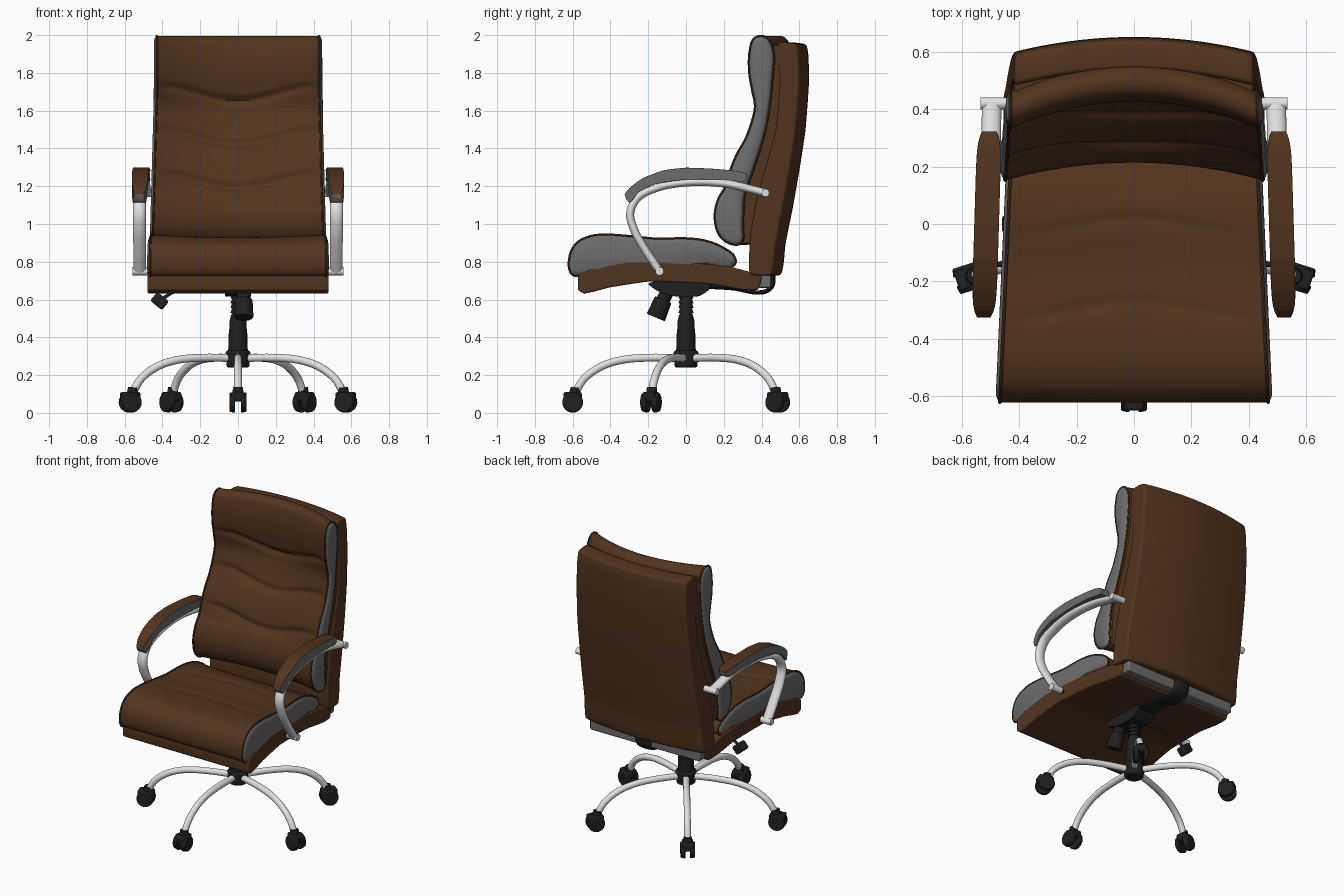
import bpy, bmesh, math
from mathutils import Vector, Matrix

if "Cube" in bpy.data.objects:
    bpy.data.objects.remove(bpy.data.objects["Cube"])


def material(name, r, g, b, rough):
    m = bpy.data.materials.new(name)
    m.use_nodes = True
    m.diffuse_color = (r, g, b, 1)
    bsdf = m.node_tree.nodes["Principled BSDF"]
    bsdf.inputs["Base Color"].default_value = (r, g, b, 1)
    bsdf.inputs["Roughness"].default_value = rough
    return m


BROWN = material("brown leather", 0.084, 0.034, 0.013, 0.6)
GREY = material("grey fabric", 0.15, 0.15, 0.15, 0.8)
METAL = material("pale metal", 0.75, 0.75, 0.75, 0.4)
BLACK = material("black plastic", 0.014, 0.014, 0.014, 0.5)


def finish(name, bm, mats, bevel=0, angle=40):
    bmesh.ops.recalc_face_normals(bm, faces=bm.faces)
    mesh = bpy.data.meshes.new(name)
    bm.to_mesh(mesh)
    bm.free()
    for m in mats:
        mesh.materials.append(m)
    for p in mesh.polygons:
        p.use_smooth = True
    mesh.set_sharp_from_angle(angle=math.radians(angle))
    ob = bpy.data.objects.new(name, mesh)
    bpy.context.collection.objects.link(ob)
    if bevel:
        mod = ob.modifiers.new("soft edges", "BEVEL")
        mod.width, mod.segments, mod.limit_method = bevel, 3, "ANGLE"
        mod.angle_limit = math.radians(50)
    return ob


def smooth(points, closed=False, curve=1.0, steps=8):
    """Path through the points; a low curve value keeps corners tight."""
    p = [Vector(q) for q in points]
    n = len(p)

    def tangent(i):
        a = p[(i - 1) % n] if closed or i > 0 else p[i]
        b = p[(i + 1) % n] if closed or i < n - 1 else p[i]
        return ((p[i] - a).normalized() + (b - p[i]).normalized()).normalized()

    out = []
    for i in range(n if closed else n - 1):
        j = (i + 1) % n
        d = (p[j] - p[i]).length * curve
        a, b = tangent(i) * d, tangent(j) * d
        for k in range(steps):
            t = k / steps
            h = t + curve * (t * t * (3 - 2 * t) - t)
            out.append(p[i].lerp(p[j], h) + a * t * (1 - t) ** 2 - b * t * t * (1 - t))
    return out if closed else out + [p[-1]]


def sweep(name, path, r_side, r_up, mat, closed=False, side=(1, 0, 0), segs=14):
    """Oval tube along a path; r_side is its radius along the side axis."""
    bm, side, n = bmesh.new(), Vector(side), len(path)
    rings = []
    for i, p in enumerate(path):
        a = path[(i - 1) % n] if closed or i else p
        b = path[(i + 1) % n] if closed or i < n - 1 else p
        up = (b - a).cross(side).normalized()
        angles = [2 * math.pi * k / segs for k in range(segs)]
        rings.append([bm.verts.new(p + side * r_side * math.cos(t) + up * r_up * math.sin(t)) for t in angles])
    for i in range(n if closed else n - 1):
        r, s = rings[i], rings[(i + 1) % n]
        for k in range(segs):
            m = (k + 1) % segs
            bm.faces.new((r[k], r[m], s[m], s[k]))
    if not closed:
        bm.faces.new(rings[0])
        bm.faces.new(rings[-1])
    return finish(name, bm, [mat])


def slab(name, profile, width, warp, mats=(BROWN, GREY), curve=1.0, piping=0, bevel=0, centre=0, slant=0, under=-2):
    """Side profile of (y, z) points lofted across x; end panels and faces below 'under' use the second material."""
    pts = smooth(profile, True, curve)
    n, cols = len(pts), 32
    area = sum(pts[i - 1].cross(pts[i]) for i in range(n))
    bm, rings = bmesh.new(), []
    for c in range(cols + 1):
        u = 2 * c / cols - 1
        ring = []
        for i, p in enumerate(pts):
            d = (pts[(i + 1) % n] - pts[i - 1]).normalized() * (1 if area > 0 else -1)
            co = Vector((centre + slant * p.x + u * width(p.x, p.y), p.x, p.y))
            ring.append(bm.verts.new(co + Vector(warp(u, p.x, p.y, d.y, -d.x))))
        rings.append(ring)
    for r, s in zip(rings, rings[1:]):
        for i in range(n):
            bm.faces.new((r[i - 1], r[i], s[i], s[i - 1]))
    edges = [[v.co.copy() for v in r] for r in (rings[0], rings[-1])]
    caps = [bm.faces.new(rings[0]), bm.faces.new(rings[-1])]
    bmesh.ops.recalc_face_normals(bm, faces=bm.faces)
    for f in bm.faces:
        f.material_index = int(f in caps or f.normal.z < under)
    if piping:
        for thickness, depth in ((0.012, 0.01), (0.014, 0.005)):
            bmesh.ops.inset_individual(bm, faces=caps, thickness=thickness, depth=depth)
        for loop, label in zip(edges, ("right", "left")):
            sweep(f"{name}_piping_{label}", loop, piping, piping, BROWN, closed=True, segs=8)
    return finish(name, bm, mats, bevel)


def rod(name, a, b, r1, r2, mat, segs=24, bevel=0.0):
    a, b = Vector(a), Vector(b)
    bm = bmesh.new()
    turn = (b - a).to_track_quat("Z", "Y").to_matrix().to_4x4()
    bmesh.ops.create_cone(bm, cap_ends=True, segments=segs, radius1=r1, radius2=r2, depth=(b - a).length,
                          matrix=Matrix.Translation((a + b) / 2) @ turn)
    return finish(name, bm, [mat], bevel)


def box(name, centre, size, mat, bevel=0.01, turn=Matrix()):
    bm = bmesh.new()
    bmesh.ops.create_cube(bm, size=1, matrix=turn @ Matrix.Translation(centre) @ Matrix.Diagonal((*size, 1)))
    return finish(name, bm, [mat], bevel)


def groove(distance, width=0.02):
    return math.exp(-(distance / width) ** 2)


def still(u, y, z, ny, nz):
    return (0, 0, 0)


# Seat cushion with two shallow bent seams that fade at the sides
def seat_warp(u, y, z, ny, nz):
    wave = 0.03 * math.cos(math.pi * u)
    dent = sum(groove(y - s - wave) for s in (-0.01, -0.30)) * 0.007 * (1 - u ** 4)
    return (0, 0, -max(0, nz) * (dent + 0.014 * (1 - u * u)))


slab("seat_cushion", [(-0.605, 0.735), (-0.618, 0.82), (-0.58, 0.898), (-0.5, 0.937), (-0.4, 0.943), (-0.28, 0.934),
                      (-0.15, 0.922), (0, 0.924), (0.1, 0.912), (0.19, 0.878), (0.26, 0.82), (0.255, 0.783),
                      (0.1, 0.787), (-0.1, 0.803), (-0.3, 0.805), (-0.45, 0.775), (-0.57, 0.725)],
     lambda y, z: 0.466 - 0.045 * (y + 0.6), seat_warp, piping=0.006)

# Seat base under the cushion
slab("seat_base", [(-0.57, 0.725), (-0.57, 0.65), (-0.54, 0.632), (-0.4, 0.665), (-0.2, 0.695), (0.1, 0.685),
                   (0.38, 0.65), (0.4, 0.72), (0.25, 0.77), (0, 0.795), (-0.3, 0.805), (-0.45, 0.775)],
     lambda y, z: 0.48 - 0.045 * (y + 0.57), still, (BROWN, BROWN), curve=0.3, bevel=0.012)
box("seat_rear_panel", (0, 0.415, 0.7), (0.84, 0.07, 0.075), GREY)


# Backrest: padded front, filler layer and rear shell, all bowed backwards
def bow(u, z):
    return (0.06 + 0.04 * (z - 1)) * (1 - u * u)


def back_warp(u, y, z, ny, nz):
    wave = 0.04 * (1 + math.cos(math.pi * u))
    dent = sum(groove(z - s + wave) for s in (1.73, 1.5, 1.27)) * (1 - u ** 6)
    return (0, bow(u, z) + max(0, -ny) * 0.018 * dent, 0)


def back_width(y, z):
    return 0.43 + 0.028 * max(0, 1.7 - z)


slab("back_cushion", [(0.41, 1.994), (0.36, 1.982), (0.338, 1.92), (0.335, 1.8), (0.35, 1.71), (0.365, 1.62),
                      (0.345, 1.53), (0.315, 1.45), (0.275, 1.38), (0.24, 1.3), (0.21, 1.2), (0.17, 1.13),
                      (0.152, 1.04), (0.172, 0.95), (0.22, 0.902), (0.288, 0.897), (0.3, 1.0), (0.31, 1.15),
                      (0.36, 1.3), (0.42, 1.5), (0.455, 1.75), (0.452, 1.95)],
     back_width, back_warp, piping=0.006)
slab("back_filler", [(0.44, 1.94), (0.53, 1.94), (0.53, 1.7), (0.5, 1.5), (0.43, 1.3), (0.37, 1.1),
                     (0.35, 0.9), (0.29, 0.9), (0.29, 1.1), (0.35, 1.3), (0.41, 1.5), (0.44, 1.75)],
     lambda y, z: back_width(y, z) - 0.015, lambda u, y, z, ny, nz: (0, 0.6 * bow(u, z), 0), (BROWN, BROWN),
     curve=0.3, bevel=0.01)
slab("back_shell", [(0.485, 1.958), (0.585, 1.95), (0.598, 1.75), (0.58, 1.5), (0.55, 1.3), (0.515, 1.1),
                    (0.475, 0.9), (0.45, 0.73), (0.335, 0.735), (0.335, 0.9), (0.365, 1.1), (0.42, 1.3),
                    (0.475, 1.5), (0.495, 1.75)],
     lambda y, z: 0.415 + 0.032 * (1.95 - z), lambda u, y, z, ny, nz: (0, 0.053 * (1 - u * u), 0), (BROWN, BROWN),
     curve=0.3, bevel=0.014)

# Armrests: flat metal loop, end sockets, seat bolt and padded top
for s, label in ((1, "left"), (-1, "right")):
    loop = [(0.52, -0.14, 0.75), (0.52, -0.22, 0.87), (0.522, -0.275, 0.97), (0.522, -0.295, 1.06),
            (0.52, -0.255, 1.14), (0.515, -0.16, 1.19), (0.51, 0, 1.22), (0.5, 0.2, 1.215), (0.495, 0.42, 1.165)]
    sweep(f"arm_loop_{label}", smooth([(s * x, y, z) for x, y, z in loop]), 0.034, 0.022, METAL)
    rod(f"arm_seat_socket_{label}", (s * 0.48, -0.14, 0.75), (s * 0.558, -0.14, 0.75), 0.022, 0.022, METAL)
    rod(f"arm_seat_bolt_{label}", (s * 0.44, -0.14, 0.75), (s * 0.485, -0.14, 0.75), 0.01, 0.01, BLACK)
    rod(f"arm_back_socket_{label}", (s * 0.41, 0.42, 1.165), (s * 0.535, 0.42, 1.165), 0.021, 0.021, METAL)
    slab(f"arm_pad_{label}", [(-0.3, 1.113), (-0.25, 1.17), (-0.16, 1.212), (0, 1.235), (0.2, 1.235), (0.312, 1.228),
                              (0.322, 1.263), (0.2, 1.288), (0, 1.298), (-0.12, 1.284), (-0.23, 1.242), (-0.3, 1.19),
                              (-0.325, 1.155)],
         lambda y, z: 0.043 * math.sqrt(max(0, 1 - (y / 0.34) ** 8)), still,
         curve=0.5, bevel=0.006, centre=s * 0.513, slant=-s * 0.03, under=-0.05)

# Gas column and hub
rod("hub", (0, 0, 0.24), (0, 0, 0.33), 0.06, 0.066, BLACK, bevel=0.012)
rod("column_sleeve", (0, 0, 0.32), (0, 0, 0.42), 0.052, 0.05, BLACK)
rod("column_neck", (0, 0, 0.42), (0, 0, 0.49), 0.047, 0.045, BLACK)
rod("column_collar", (0, 0, 0.49), (0, 0, 0.51), 0.042, 0.04, BLACK)
for i in range(5):
    z = 0.505 + i * 0.025
    rod(f"column_bellow_{i + 1}", (0, 0, z), (0, 0, z + 0.025), 0.04, 0.032, BLACK)

# Tilt mechanism, tension knob, height lever and rear bracket
slab("tilt_mechanism", [(-0.2, 0.685), (-0.16, 0.65), (-0.07, 0.618), (0.07, 0.618), (0.12, 0.65), (0.13, 0.7),
                        (0, 0.71)], lambda y, z: 0.07, still, (BLACK, BLACK), curve=0.3, bevel=0.008)
rod("knob_stem", (0.03, -0.09, 0.66), (0.03, -0.125, 0.59), 0.036, 0.036, BLACK)
rod("tension_knob", (0.03, -0.12, 0.6), (0.03, -0.16, 0.505), 0.047, 0.052, BLACK, 12, 0.006)
sweep("height_lever", smooth([(-0.05, -0.01, 0.66), (-0.2, 0, 0.665), (-0.34, 0, 0.64), (-0.4, 0, 0.605)]),
      0.009, 0.009, BLACK, side=(0, 1, 0))
tilt = Matrix.Translation((-0.415, 0, 0.592)) @ Matrix.Rotation(math.radians(40), 4, "Y")
box("lever_paddle", (0, 0, 0), (0.08, 0.06, 0.06), BLACK, 0.012, tilt)
sweep("rear_bracket", smooth([(0, 0.08, 0.67), (0, 0.25, 0.66), (0, 0.41, 0.64), (0, 0.455, 0.67),
                              (0, 0.46, 0.76)]), 0.06, 0.012, BLACK)

# Five curved legs on twin-wheel casters
for i in range(5):
    turn = Matrix.Rotation(math.radians(72 * i), 4, "Z")
    path = smooth([(0, -0.03, 0.29), (0, -0.2, 0.292), (0, -0.34, 0.28), (0, -0.45, 0.245), (0, -0.54, 0.18),
                   (0, -0.585, 0.11)])
    parts = [sweep(f"leg_{i + 1}", path, 0.021, 0.021, METAL),
             rod(f"caster_stem_{i + 1}", (0, -0.59, 0.07), (0, -0.585, 0.135), 0.034, 0.026, BLACK),
             box(f"caster_bridge_{i + 1}", (0, -0.6, 0.085), (0.07, 0.098, 0.05), BLACK)]
    for s in (1, -1):
        parts.append(rod(f"caster_wheel_{i + 1}_{'a' if s > 0 else 'b'}", (s * 0.015, -0.6, 0.056),
                         (s * 0.046, -0.6, 0.056), 0.056, 0.05, BLACK, bevel=0.006))
    for ob in parts:
        ob.matrix_world = turn
